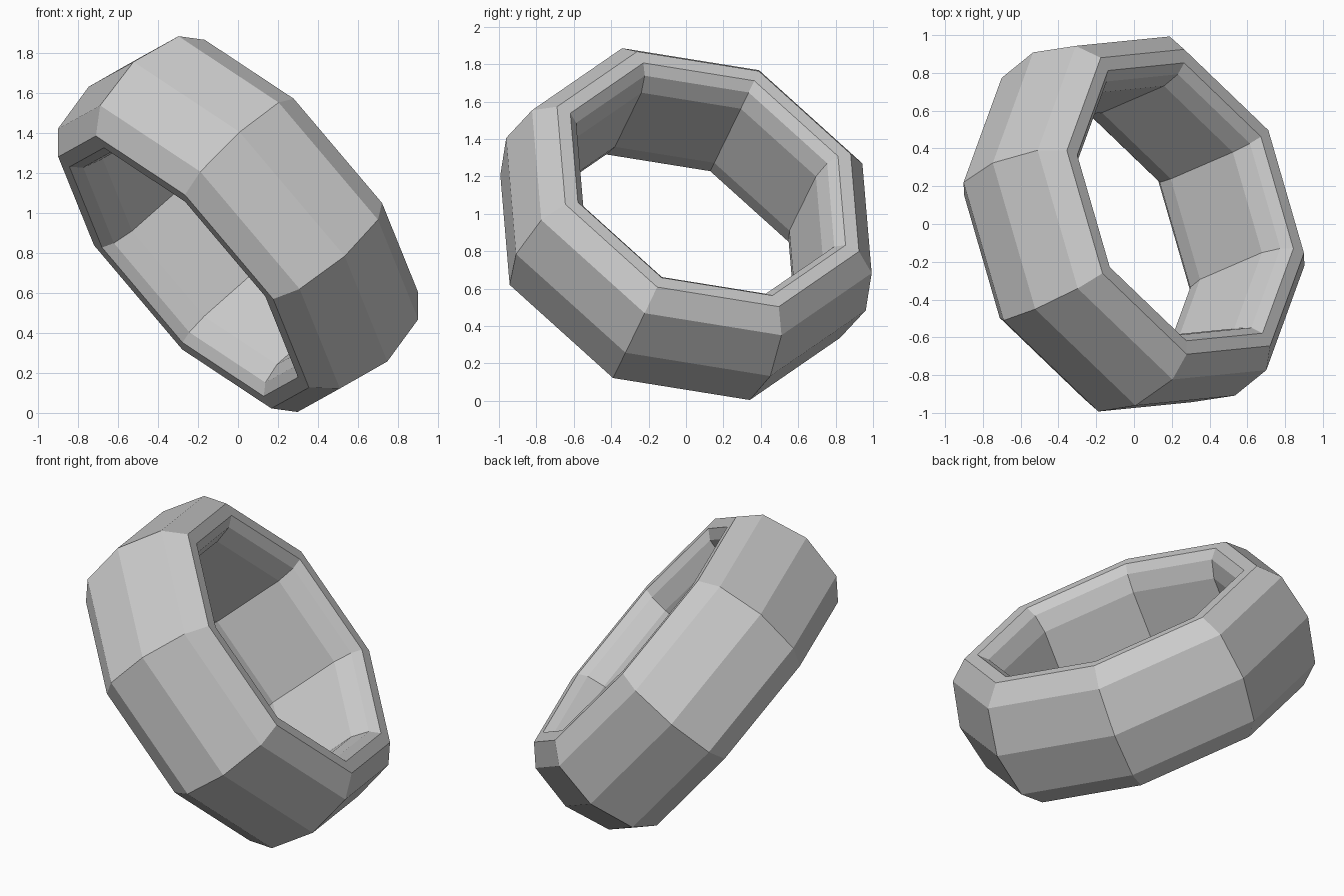
import bpy, bmesh
from math import cos, sin, pi
from mathutils import Vector

if "Cube" in bpy.data.objects:
    bpy.data.objects.remove(bpy.data.objects["Cube"])

# ring orientation: axis n, first corner direction u, second in-plane direction v
n = Vector((0.713, 0.308, 0.630)).normalized()
u = Vector((-0.488, -0.422, 0.765))
u = (u - n * u.dot(n)).normalized()
v = n.cross(u)

# half cross-section (corner radius, offset along axis), mirrored about the middle
half = [(1.007, 0.275), (0.895, 0.382), (0.816, 0.381), (0.765, 0.334), (0.732, 0.23)]
profile = [(1.066, 0.0)] + half + [(r, -h) for r, h in reversed(half)]

SIDES = 8
centre = Vector((0, 0, 0.945))
bm = bmesh.new()
rings = []
for k in range(SIDES):
    a = 2 * pi * k / SIDES
    d = u * cos(a) + v * sin(a)
    rings.append([bm.verts.new(centre + d * r + n * h) for r, h in profile])

# skin the octagonal ring
m = len(profile)
for k in range(SIDES):
    p, q = rings[k], rings[(k + 1) % SIDES]
    for j in range(m):
        i = (j + 1) % m
        bm.faces.new((p[j], q[j], q[i], p[i]))
bmesh.ops.recalc_face_normals(bm, faces=bm.faces)

mesh = bpy.data.meshes.new("octagonal_ring")
bm.to_mesh(mesh)
bm.free()
ring = bpy.data.objects.new("octagonal_ring", mesh)
bpy.context.collection.objects.link(ring)
